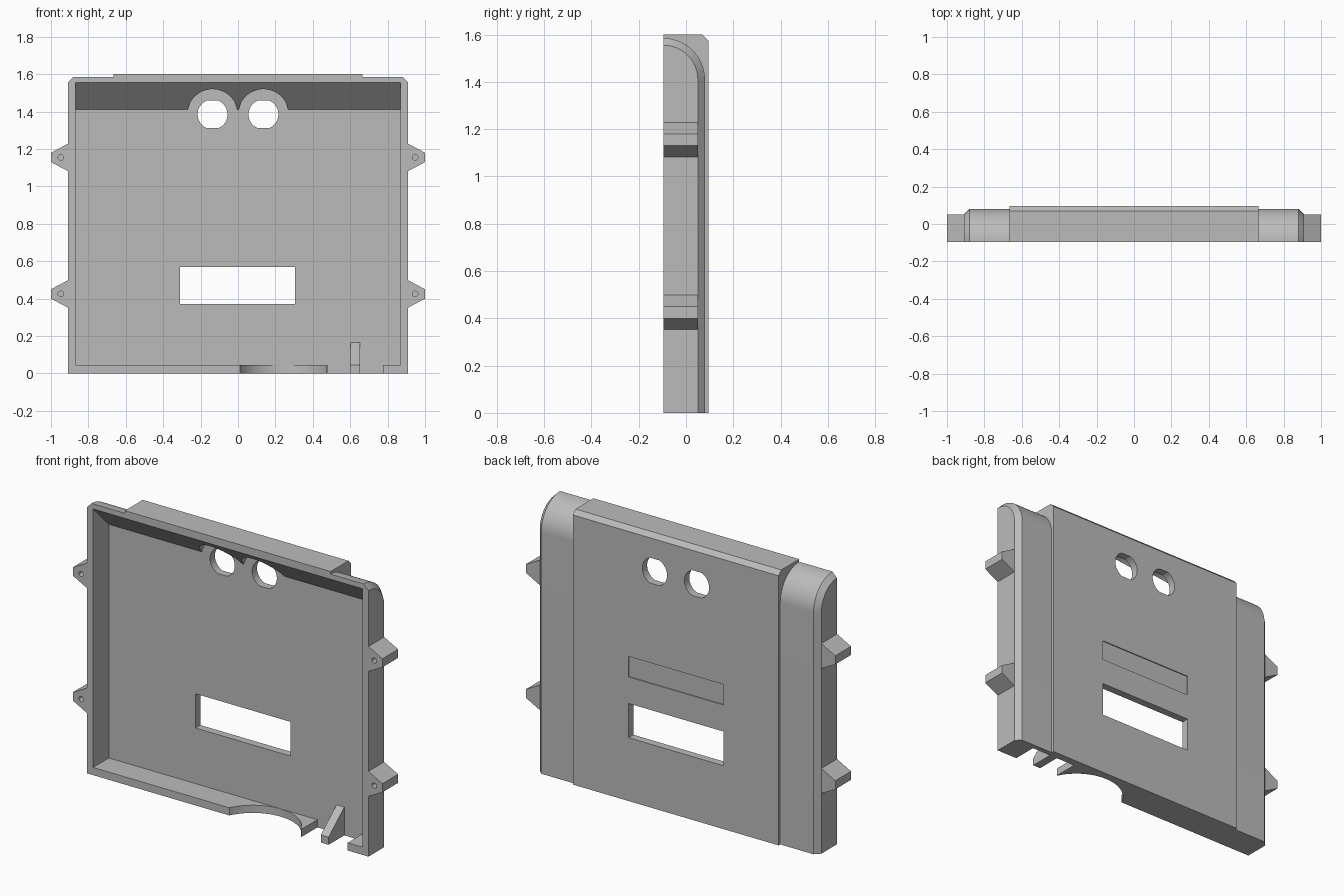
import bpy, bmesh
from math import sin, cos, pi, radians, asin

cube = bpy.data.objects.get("Cube")
if cube:
    bpy.data.objects.remove(cube)

grey = bpy.data.materials.new("plain grey")
grey.use_nodes = True
grey.diffuse_color = (0.5, 0.5, 0.5, 1)
grey.node_tree.nodes["Principled BSDF"].inputs["Base Color"].default_value = (0.5, 0.5, 0.5, 1)

FRONT, INNER, BACK, PANEL = -0.095, 0.05, 0.08, 0.095
RIM = 0.045


def loft(name, rings):
    """Closed solid through rings of equal length."""
    bm = bmesh.new()
    loops = [[bm.verts.new(p) for p in ring] for ring in rings]
    n = len(loops[0])
    for a, b in zip(loops, loops[1:]):
        for i in range(n):
            j = (i + 1) % n
            bm.faces.new((a[i], a[j], b[j], b[i]))
    bm.faces.new(loops[0])
    bm.faces.new(loops[-1])
    bmesh.ops.recalc_face_normals(bm, faces=bm.faces)
    mesh = bpy.data.meshes.new(name)
    bm.to_mesh(mesh)
    bm.free()
    mesh.materials.append(grey)
    obj = bpy.data.objects.new(name, mesh)
    bpy.context.collection.objects.link(obj)
    return obj


def prism(name, pts, axis, lo, hi):
    """Extrude a 2D outline along an axis; the outline uses the other two axes in order."""
    def place(p, d):
        q = list(p)
        q.insert("xyz".index(axis), d)
        return q
    return loft(name, [[place(p, d) for p in pts] for d in (lo, hi)])


def rect(a0, a1, b0, b1):
    return [(a0, b0), (a1, b0), (a1, b1), (a0, b1)]


def circle(cx, cz, r, n=40, clip=1.0):
    ring = [2 * pi * (i + 0.5) / n for i in range(n)]
    return [(cx + r * cos(t), cz + max(-clip, min(clip, r * sin(t)))) for t in ring]


def boolean(obj, tool, operation="DIFFERENCE"):
    mod = obj.modifiers.new("cut", "BOOLEAN")
    mod.operation, mod.solver, mod.object = operation, "EXACT", tool
    bpy.context.view_layer.objects.active = obj
    bpy.ops.object.modifier_apply(modifier=mod.name)
    bpy.data.objects.remove(tool)


def finish(obj):
    bpy.ops.object.select_all(action="DESELECT")
    obj.select_set(True)
    bpy.context.view_layer.objects.active = obj
    bpy.ops.object.shade_smooth_by_angle(angle=radians(20))


# Shell with a rounded top back edge and chamfered sides
def shell_ring(x, r, steps=20):
    arc = [(x, FRONT + r * sin(t), 1.41 + r * cos(t))
           for t in (pi / 2 * i / steps for i in range(steps + 1))]
    return arc + [(x, FRONT + r, 0), (x, FRONT, 0)]


outer, inner = INNER - FRONT, BACK - FRONT
shell = loft("case_shell", [shell_ring(-0.91, outer), shell_ring(-0.88, inner),
                            shell_ring(0.88, inner), shell_ring(0.91, outer)])

# Raised back panel
panel = prism("back_panel", [(FRONT, 0), (PANEL, 0), (PANEL, 1.575), (0.07, 1.6), (FRONT, 1.6)],
              "x", -0.665, 0.665)
boolean(shell, panel, "UNION")

# Main cavity with a sloping top
cavity = [(FRONT, RIM), (INNER, RIM), (INNER, 1.41), (FRONT, 1.555), (-0.2, 1.555), (-0.2, RIM)]
boolean(shell, prism("cavity", cavity, "x", -0.87, 0.87))

# Twin round openings and their clearance pockets
for x in (-0.136, 0.136):
    boolean(shell, prism("pocket", circle(x, 1.385, 0.135), "y", -0.2, INNER))
    boolean(shell, prism("opening", circle(x, 1.385, 0.08, clip=0.074), "y", -0.2, 0.2))

# Rectangular window and shallow label recess
boolean(shell, prism("window", rect(-0.31, 0.305, 0.37, 0.57), "y", -0.2, 0.2))
boolean(shell, prism("recess", rect(-0.31, 0.305, 0.725, 0.845), "y", PANEL - 0.006, 0.2))

# Curved scoop in the bottom rim
half, depth = 0.232, 0.144
radius = (half ** 2 + depth ** 2) / (2 * depth)
span = asin(half / radius)
scoop = [(0.242 + radius * sin(t), FRONT + depth - radius + radius * cos(t))
         for t in (span * (i / 12 - 1) for i in range(25))]
scoop += [(0.242 + half, -0.2), (0.242 - half, -0.2)]
boolean(shell, prism("scoop", scoop, "z", -0.1, 0.1))

# Notch in the bottom rim
boolean(shell, prism("notch", rect(0.478, 0.775, -0.2, INNER), "z", -0.1, 0.1))
finish(shell)

# Gusset standing in the notch
finish(prism("gusset", [(FRONT, 0), (INNER, 0), (INNER, 0.165), (FRONT, RIM)], "x", 0.602, 0.652))

# Side mounting tabs with blind screw holes
for side, label in ((1, "left"), (-1, "right")):
    for z, level in ((0.425, "lower"), (1.155, "upper")):
        outline = [(side * 0.91, z - 0.073), (side, z - 0.025),
                   (side, z + 0.025), (side * 0.91, z + 0.073)]
        tab = prism(f"{label}_{level}_tab", outline, "y", FRONT, INNER)
        boolean(tab, prism("screw_hole", circle(side * 0.947, z, 0.015, 16), "y", -0.2, 0))
        finish(tab)
